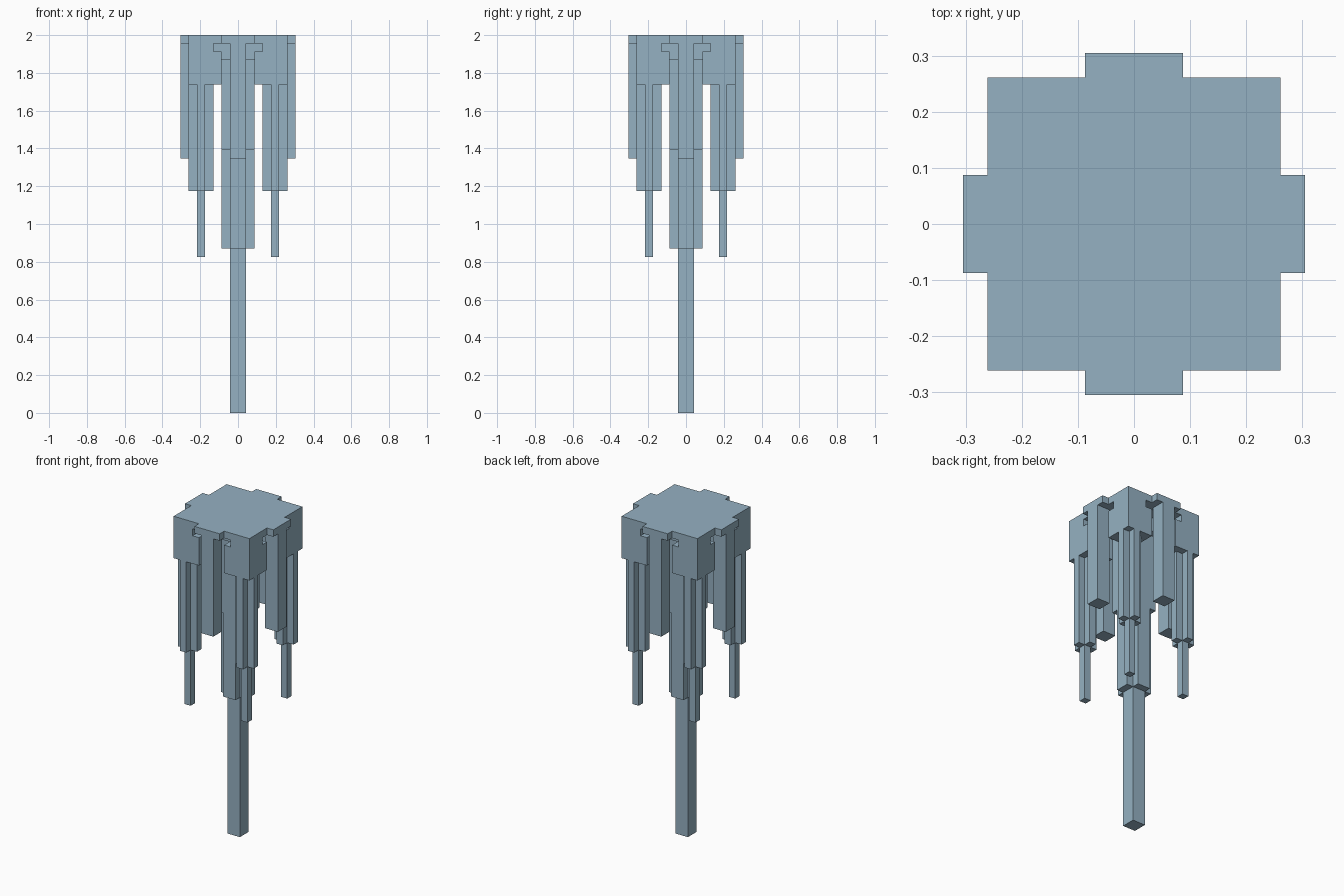
import bpy
import bmesh
from mathutils import Vector

cube = bpy.data.objects.get("Cube")
if cube:
    bpy.data.objects.remove(cube, do_unlink=True)

U = 2 / 46  # one block

ice = bpy.data.materials.new("pale_blue_grey")
ice.use_nodes = True
colour = (0.30, 0.44, 0.54, 1)
ice.diffuse_color = colour
ice.node_tree.nodes["Principled BSDF"].inputs["Base Color"].default_value = colour


def add_box(bm, x0, x1, y0, y1, z0, z1):
    """Add a box given in block units."""
    lo, hi = Vector((x0, y0, z0)), Vector((x1, y1, z1))
    for v in bmesh.ops.create_cube(bm, size=1)["verts"]:
        size = hi - lo
        v.co = Vector(a * b for a, b in zip(v.co, size)) + (lo + hi) / 2
        v.co *= U


def add_plus(bm, cx, cy, long, short, z0, z1):
    """Add a plus-shaped prism: one full bar and two side arms."""
    add_box(bm, cx - long, cx + long, cy - short, cy + short, z0, z1)
    for a, b in ((-long, -short), (short, long)):
        add_box(bm, cx - short, cx + short, cy + a, cy + b, z0, z1)


def finish(name, bm):
    mesh = bpy.data.meshes.new(name)
    bm.to_mesh(mesh)
    bm.free()
    mesh.materials.append(ice)
    obj = bpy.data.objects.new(name, mesh)
    bpy.context.collection.objects.link(obj)


# Flat cap with a shallow tab on each side
bm = bmesh.new()
add_box(bm, -6, 6, -6, 6, 45, 46)
for s in (-1, 1):
    a, b = sorted((6 * s, 7 * s))
    add_box(bm, a, b, -2, 2, 45, 46)
    add_box(bm, -2, 2, a, b, 45, 46)
finish("top_cap", bm)

# Long central spike, stepping wider towards the cap
bm = bmesh.new()
add_box(bm, -1, 1, -1, 1, 0, 20)
add_plus(bm, 0, 0, 2, 1, 20, 32)
add_box(bm, -2, 2, -2, 2, 32, 43)
add_plus(bm, 0, 0, 3, 2, 43, 44)
add_box(bm, -3, 3, -3, 3, 44, 45)
finish("central_spike", bm)

# Corner spikes: block, plus-shaped shaft and thin tip
for side, sx in (("left", 1), ("right", -1)):
    for end, sy in (("front", -1), ("back", 1)):
        bm = bmesh.new()
        for inner, z0, z1 in ((2, 40, 44), (3, 44, 45)):
            add_box(bm, *sorted((inner * sx, 6 * sx)),
                    *sorted((inner * sy, 6 * sy)), z0, z1)
        cx, cy = 4.5 * sx, 4.5 * sy
        add_plus(bm, cx, cy, 1.5, 0.5, 27, 40)
        add_box(bm, cx - 0.5, cx + 0.5, cy - 0.5, cy + 0.5, 19, 27)
        finish(f"{end}_{side}_spike", bm)

# Square column hanging in the middle of each side
for name, dx, dy in (("left", 1, 0), ("right", -1, 0),
                     ("front", 0, -1), ("back", 0, 1)):
    bm = bmesh.new()
    cx, cy = 6 * dx, 6 * dy
    add_box(bm, cx - 1, cx + 1, cy - 1, cy + 1, 31, 45)
    finish(f"{name}_column", bm)
